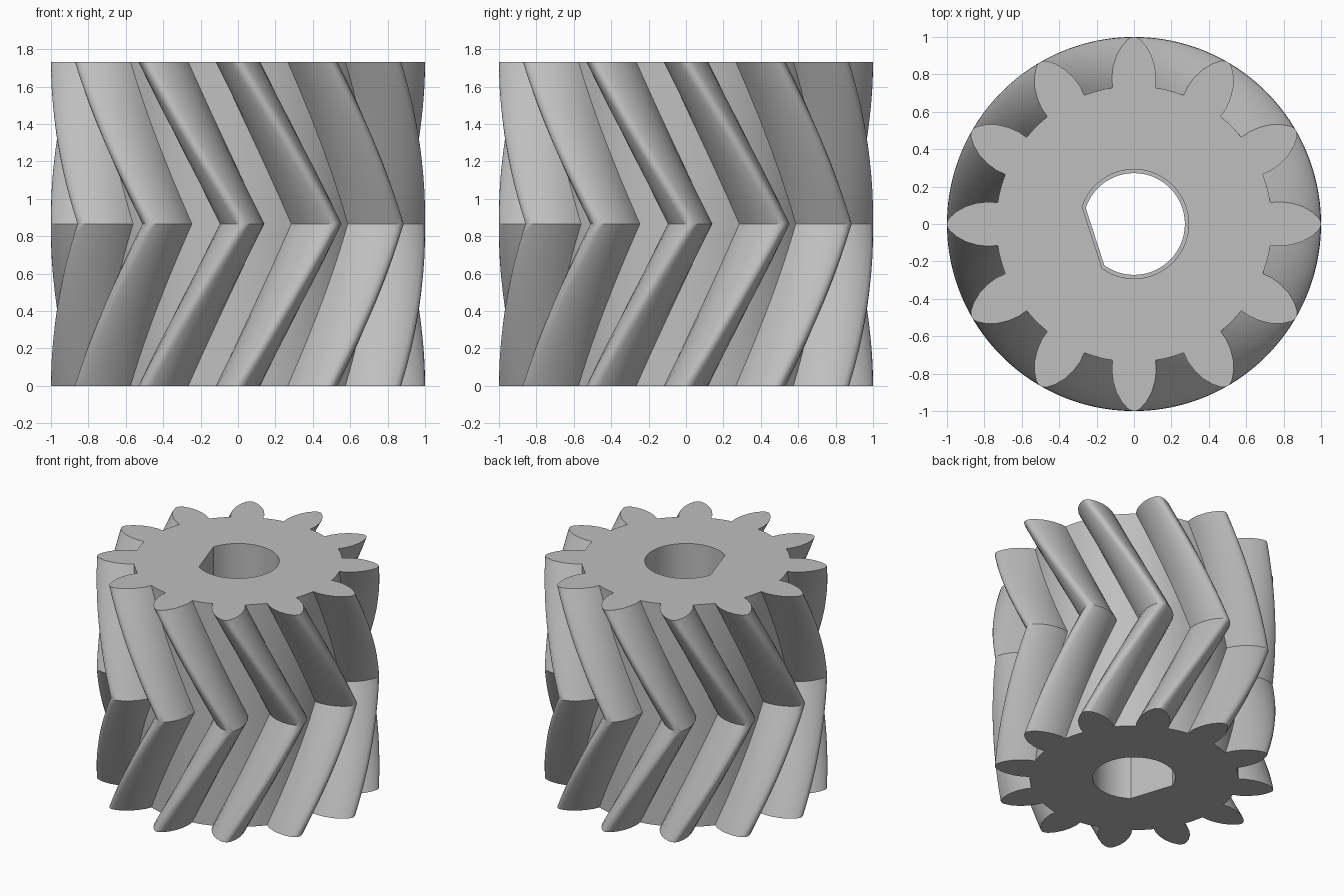
import bpy
import bmesh
import math
from mathutils import Matrix, Vector

cube = bpy.data.objects.get("Cube")
if cube:
    bpy.data.objects.remove(cube, do_unlink=True)

TEETH = 12
HEIGHT = 1.732
TWIST = math.radians(31.6)
STEPS = 36            # layers along the height, even so one lies at the middle
ROOT = 0.738
FLAT_DIR = math.radians(198)

steel = bpy.data.materials.new("grey steel")
steel.use_nodes = True
colour = (0.52, 0.52, 0.52, 1)
steel.diffuse_color = colour
steel.node_tree.nodes["Principled BSDF"].inputs["Base Color"].default_value = colour


def gear_outline():
    """Outline of all teeth, each a rounded flank pair followed by a root arc."""
    flank = [(0.114, 0.729), (0.119, 0.78), (0.112, 0.84), (0.094, 0.9),
             (0.066, 0.95), (0.035, 0.985), (0.017, 0.997)]
    tooth = [Vector((r, -w, 0)) for w, r in flank] + [Vector((1, 0, 0))]
    tooth += [Vector((r, w, 0)) for w, r in reversed(flank)]
    start = math.atan2(*flank[0])
    gap = math.tau / TEETH - 2 * start
    for i in (1, 2, 3):
        a = start + gap * i / 4
        tooth.append(Vector((ROOT * math.cos(a), ROOT * math.sin(a), 0)))
    return [Matrix.Rotation(math.tau * k / TEETH, 3, 'Z') @ p
            for k in range(TEETH) for p in tooth]


def bore_outline(radius, flat):
    """D-shaped hole: a circle with one flat side."""
    half = math.acos(flat / radius)
    n = 56
    angles = [FLAT_DIR + half + (math.tau - 2 * half) * i / n for i in range(n + 1)]
    return [Vector((radius * math.cos(a), radius * math.sin(a), 0)) for a in angles]


def add_ring(bm, points, z, angle=0):
    turn = Matrix.Rotation(angle, 3, 'Z')
    return [bm.verts.new(turn @ p + Vector((0, 0, z))) for p in points]


def skin(bm, rings):
    for a, b in zip(rings, rings[1:]):
        for i in range(len(a)):
            j = (i + 1) % len(a)
            bm.faces.new((a[i], a[j], b[j], b[i]))


def loop_edges(bm, ring):
    return [bm.edges.get((ring[i - 1], ring[i])) for i in range(len(ring))]


bm = bmesh.new()

# Teeth: twisted one way up to the middle, then back again
outline = gear_outline()
outer = []
for s in range(STEPS + 1):
    t = s / STEPS
    outer.append(add_ring(bm, outline, HEIGHT * t, TWIST * (1 - abs(2 * t - 1))))
skin(bm, outer)

# Shaft hole, slightly tighter along its middle length
wide = bore_outline(0.292, 0.235)
tight = bore_outline(0.272, 0.219)
inner = [add_ring(bm, pts, z) for pts, z in
         ((wide, 0), (wide, 0.45), (tight, 0.45),
          (tight, HEIGHT - 0.45), (wide, HEIGHT - 0.45), (wide, HEIGHT))]
skin(bm, inner)

# End faces between teeth and hole
for k in (0, -1):
    bmesh.ops.triangle_fill(bm, use_beauty=True, use_dissolve=False,
                            edges=loop_edges(bm, outer[k]) + loop_edges(bm, inner[k]))
bmesh.ops.recalc_face_normals(bm, faces=bm.faces[:])

mesh = bpy.data.meshes.new("herringbone_gear")
bm.to_mesh(mesh)
bm.free()
mesh.materials.append(steel)
gear = bpy.data.objects.new("herringbone_gear", mesh)
bpy.context.scene.collection.objects.link(gear)

bpy.ops.object.select_all(action='DESELECT')
gear.select_set(True)
bpy.context.view_layer.objects.active = gear
bpy.ops.object.shade_smooth_by_angle(angle=math.radians(30))
